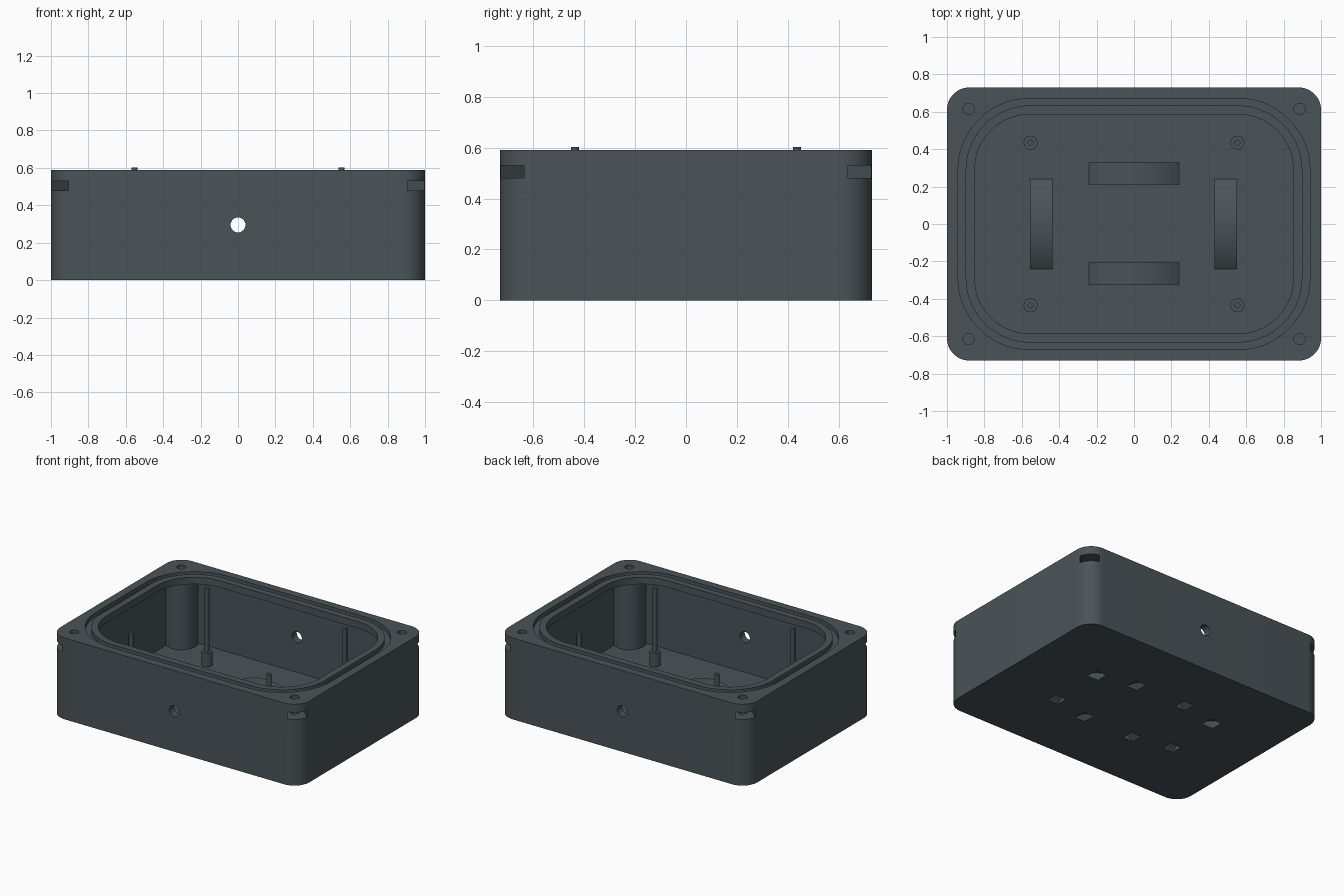
import bpy, bmesh
from math import pi, sin, cos, radians
from mathutils import Matrix

cube = bpy.data.objects.get("Cube")
if cube:
    bpy.data.objects.remove(cube, do_unlink=True)

slate = bpy.data.materials.new("dark_slate")
slate.use_nodes = True
slate.diffuse_color = (0.068, 0.088, 0.097, 1)
slate.node_tree.nodes["Principled BSDF"].inputs["Base Color"].default_value = slate.diffuse_color

CORNERS = [(sx, sy) for sx in (-1, 1) for sy in (-1, 1)]


def prism(name, outline, z0, z1, matrix=Matrix()):
    """Extrude a flat outline from z0 to z1, then place it."""
    bm = bmesh.new()
    face = bm.faces.new([bm.verts.new((x, y, z0)) for x, y in outline])
    top = bmesh.ops.extrude_face_region(bm, geom=[face])["geom"]
    bmesh.ops.translate(bm, vec=(0, 0, z1 - z0),
                        verts=[v for v in top if isinstance(v, bmesh.types.BMVert)])
    bmesh.ops.transform(bm, matrix=matrix, verts=bm.verts)
    bmesh.ops.recalc_face_normals(bm, faces=bm.faces)
    mesh = bpy.data.meshes.new(name)
    bm.to_mesh(mesh)
    bm.free()
    mesh.materials.append(slate)
    obj = bpy.data.objects.new(name, mesh)
    bpy.context.collection.objects.link(obj)
    return obj


def rounded(hx, hy, r, n=14):
    """Rounded rectangle outline from half sizes and corner radius."""
    pts = []
    for k, (sx, sy) in enumerate([(1, 1), (-1, 1), (-1, -1), (1, -1)]):
        for i in range(n + 1):
            a = (k + i / n) * pi / 2
            pts.append((sx * (hx - r) + r * cos(a), sy * (hy - r) + r * sin(a)))
    return pts


def circle(r, n=32):
    return [(r * cos(2 * pi * i / n), r * sin(2 * pi * i / n)) for i in range(n)]


def arc(r, half_angle, centre, n=24):
    angles = [half_angle * (1 - 2 * i / n) for i in range(n + 1)]
    return [(r * sin(a), centre + r * cos(a)) for a in angles]


def combine(target, tool, operation):
    """Apply a boolean and discard the tool."""
    mod = target.modifiers.new("boolean", "BOOLEAN")
    mod.object, mod.operation, mod.solver = tool, operation, "EXACT"
    bpy.context.view_layer.objects.active = target
    bpy.ops.object.modifier_apply(modifier=mod.name)
    bpy.data.objects.remove(tool, do_unlink=True)


def smooth(obj):
    bpy.ops.object.select_all(action="DESELECT")
    obj.select_set(True)
    bpy.context.view_layer.objects.active = obj
    bpy.ops.object.shade_smooth_by_angle(angle=radians(30))


# Hollow shell with an overhanging lip
shell = prism("enclosure_shell", rounded(1, 0.73, 0.12), 0, 0.59)
combine(shell, prism("cavity", rounded(0.945, 0.675, 0.07), 0.04, 0.54), "DIFFERENCE")
combine(shell, prism("opening", rounded(0.852, 0.586, 0.295), 0.5, 0.7), "DIFFERENCE")

# Gasket groove in the rim
groove = prism("groove", rounded(0.941, 0.672, 0.385), 0.56, 0.7)
combine(groove, prism("groove_core", rounded(0.9, 0.634, 0.345), 0.5, 0.8), "DIFFERENCE")
combine(shell, groove, "DIFFERENCE")

# Corner columns with screw holes and diagonal nut slots
for sx, sy in CORNERS:
    place = Matrix.Translation((sx * 0.885, sy * 0.615, 0))
    combine(shell, prism("column", circle(0.11), 0.02, 0.55, place), "UNION")
    combine(shell, prism("screw_hole", circle(0.03), 0.3, 0.7, place), "DIFFERENCE")
    turn = Matrix.Rotation(sy * (pi / 4 if sx > 0 else 3 * pi / 4), 4, "Z")
    slot = [(-0.06, -0.065), (0.25, -0.065), (0.25, 0.065), (-0.06, 0.065)]
    combine(shell, prism("nut_slot", slot, 0.48, 0.53, place @ turn), "DIFFERENCE")

# Cable holes through front and back walls
upright = Matrix.Rotation(pi / 2, 4, "X")
combine(shell, prism("cable_hole", circle(0.04), -1, 1,
                     Matrix.Translation((0, 0, 0.295)) @ upright), "DIFFERENCE")

# Strap arches on the floor, each with a curved tunnel open below
for x, y, turn in [(0, 0.27, 0), (0, -0.265, 0), (-0.495, 0, pi / 2), (0.49, 0, pi / 2)]:
    place = Matrix.Translation((x, y, 0)) @ Matrix.Rotation(turn, 4, "Z") @ upright
    combine(shell, prism("arch", arc(0.4, 0.722, -0.28), -0.06, 0.06, place), "UNION")
    band = arc(0.375, 1, -0.28) + arc(0.325, 1, -0.28)[::-1]
    combine(shell, prism("tunnel", band, -0.045, 0.045, place), "DIFFERENCE")
smooth(shell)

# Standoff posts with wide feet
for sx, sy in CORNERS:
    place = Matrix.Translation((sx * 0.553, sy * 0.435, 0))
    post = prism("standoff_post", circle(0.037), 0.03, 0.14, place)
    combine(post, prism("pin", circle(0.016, 20), 0.1, 0.602, place), "UNION")
    smooth(post)
